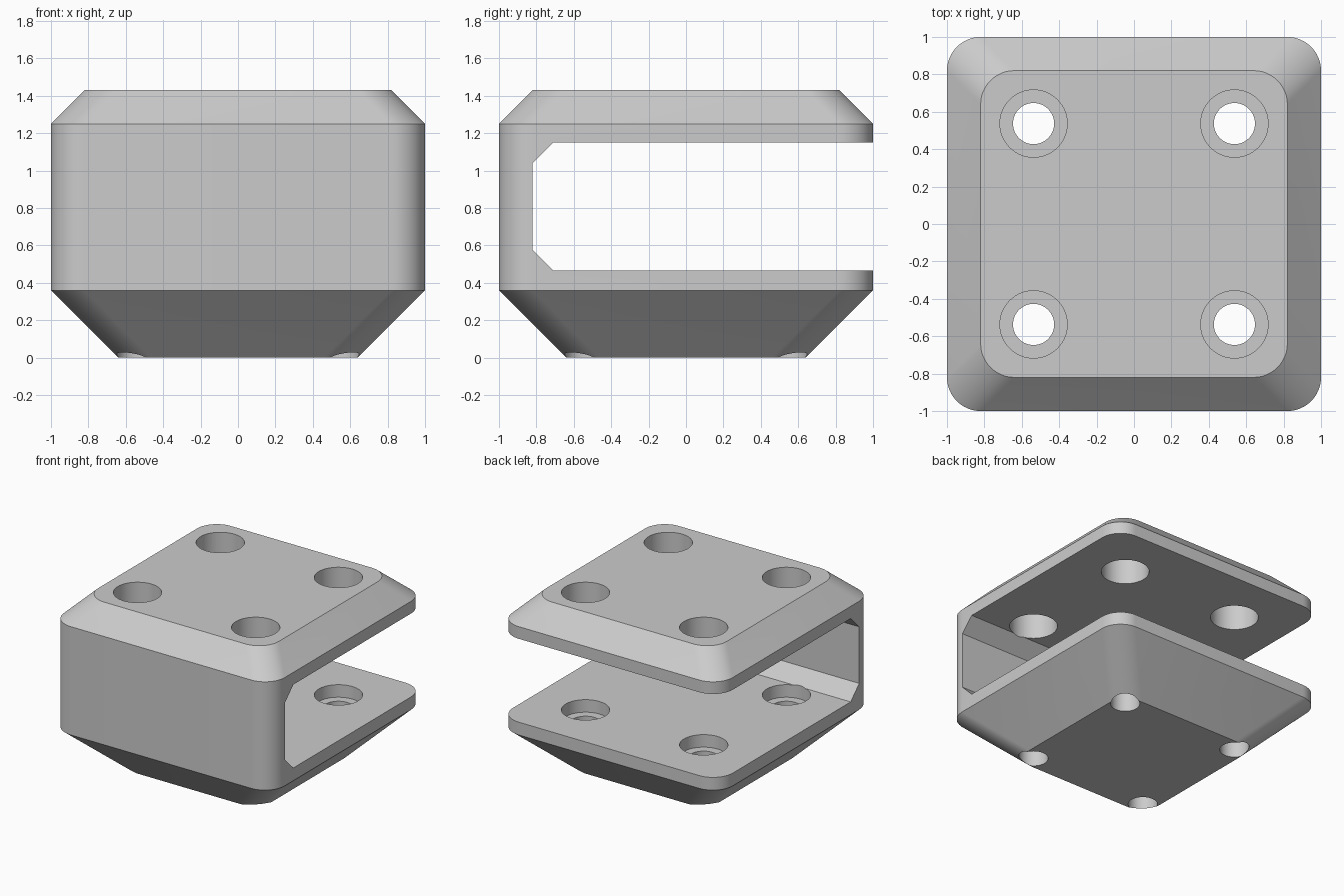
import bpy, bmesh
from math import pi, sin, cos, radians

if "Cube" in bpy.data.objects:
    bpy.data.objects.remove(bpy.data.objects["Cube"])

RADIUS, CORNER_STEPS, HOLE_STEPS = 0.18, 12, 64


def loft(name, rings):
    """Closed solid through matching rings of points, capped at both ends."""
    bm = bmesh.new()
    loops = [[bm.verts.new(p) for p in ring] for ring in rings]
    n = len(loops[0])
    for a, b in zip(loops, loops[1:]):
        for i in range(n):
            j = (i + 1) % n
            bm.faces.new((a[i], a[j], b[j], b[i]))
    bm.faces.new(loops[0][::-1])
    bm.faces.new(loops[-1])
    bmesh.ops.recalc_face_normals(bm, faces=bm.faces)
    mesh = bpy.data.meshes.new(name)
    bm.to_mesh(mesh)
    bm.free()
    obj = bpy.data.objects.new(name, mesh)
    bpy.context.collection.objects.link(obj)
    return obj


def rounded_square(half, z):
    c = half - RADIUS
    pts = []
    for q, (sx, sy) in enumerate([(1, 1), (-1, 1), (-1, -1), (1, -1)]):
        for k in range(CORNER_STEPS + 1):
            t = (q + k / CORNER_STEPS) * pi / 2
            pts.append((sx * c + RADIUS * cos(t), sy * c + RADIUS * sin(t), z))
    return pts


def circle(x, y, r, z):
    return [(x + r * cos(2 * pi * i / HOLE_STEPS),
             y + r * sin(2 * pi * i / HOLE_STEPS), z) for i in range(HOLE_STEPS)]


def cut(obj, cutter):
    cutter.hide_render = True
    mod = obj.modifiers.new("cut", 'BOOLEAN')
    mod.operation, mod.solver, mod.object = 'DIFFERENCE', 'EXACT', cutter
    bpy.context.view_layer.objects.active = obj
    bpy.ops.object.modifier_apply(modifier=mod.name)
    bpy.data.objects.remove(cutter)


# Chamfered block with rounded upright corners
body = loft("clamp_body", [rounded_square(h, z) for h, z in
                           [(0.64, 0), (1, 0.36), (1, 1.25), (0.82, 1.43)]])

# Slot open to the back and both sides
slot = [(-0.82, 0.575), (-0.71, 0.465), (1.2, 0.465),
        (1.2, 1.15), (-0.71, 1.15), (-0.82, 1.04)]
cut(body, loft("slot_cutter", [[(x, y, z) for y, z in slot] for x in (-1.2, 1.2)]))

# Four stepped screw holes
for x in (-0.537, 0.537):
    for y in (-0.537, 0.537):
        cut(body, loft("hole_cutter", [circle(x, y, r, z) for r, z in
                                       [(0.11, -0.1), (0.11, 0.362), (0.18, 0.362), (0.18, 1.6)]]))

# Smooth the rounded corners and holes, keep the chamfer edges sharp
bpy.ops.object.select_all(action='DESELECT')
body.select_set(True)
bpy.context.view_layer.objects.active = body
bpy.ops.object.shade_smooth_by_angle(angle=radians(30))
